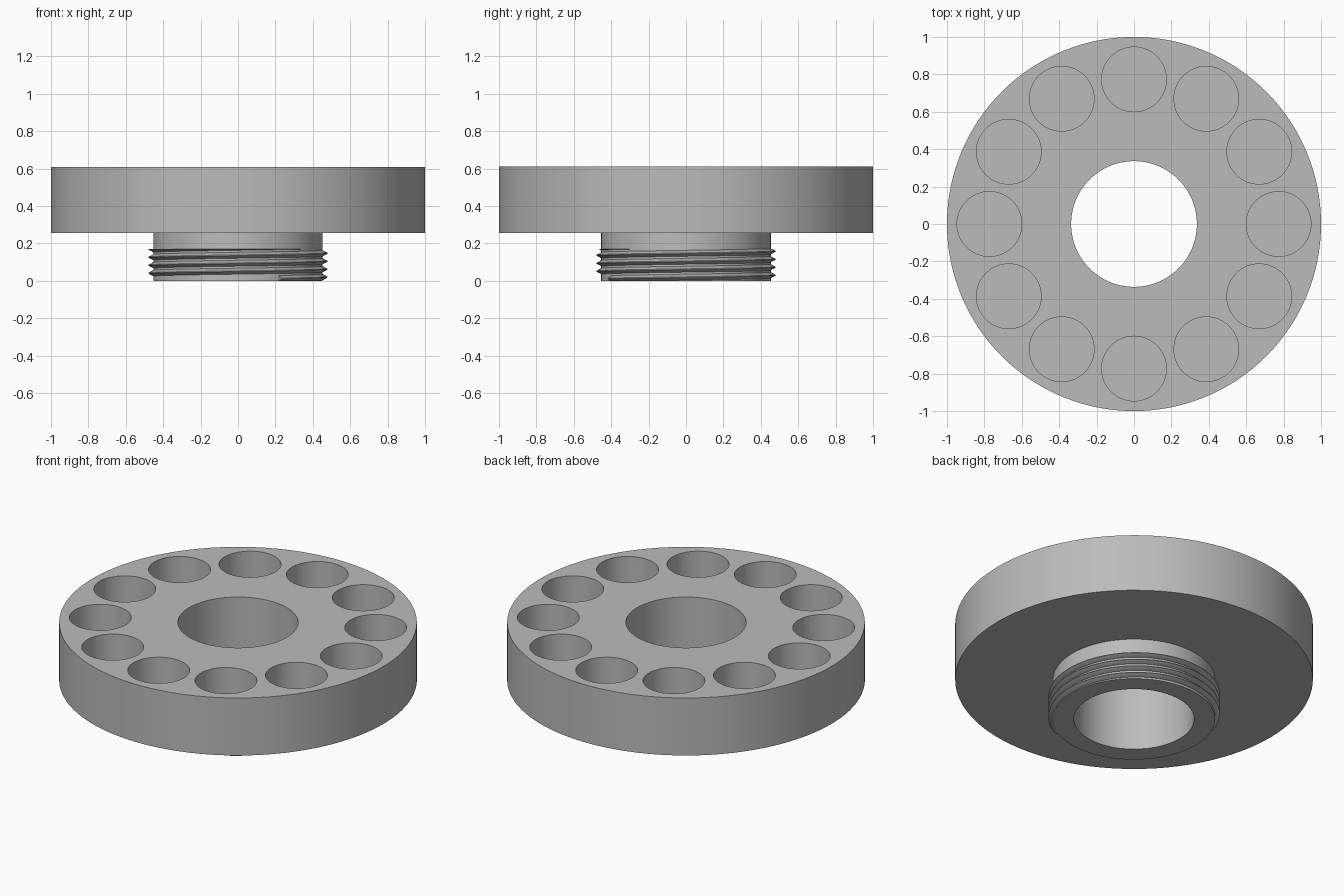
import bpy, bmesh
from math import pi, cos, sin, radians
from mathutils import Matrix, Vector

cube = bpy.data.objects.get("Cube")
if cube:
    bpy.data.objects.remove(cube, do_unlink=True)

GREY = (0.5, 0.5, 0.5, 1.0)
grey = bpy.data.materials.new("plain grey")
grey.use_nodes = True
grey.diffuse_color = GREY
grey.node_tree.nodes["Principled BSDF"].inputs["Base Color"].default_value = GREY

TOP, FLANGE_Z, THREAD_TOP = 0.61, 0.255, 0.17
OUTER, NECK, BORE = 1.0, 0.453, 0.336
POCKETS, POCKET_RING, POCKET_R, POCKET_FLOOR = 12, 0.773, 0.173, 0.31


def add_object(name, bm):
    bmesh.ops.recalc_face_normals(bm, faces=bm.faces)
    mesh = bpy.data.meshes.new(name)
    bm.to_mesh(mesh)
    bm.free()
    obj = bpy.data.objects.new(name, mesh)
    obj.data.materials.append(grey)
    bpy.context.collection.objects.link(obj)
    return obj


def activate(obj):
    bpy.ops.object.select_all(action='DESELECT')
    obj.select_set(True)
    bpy.context.view_layer.objects.active = obj


def sweep(bm, rings, closed):
    """Skin a row of equal closed sections."""
    n = len(rings[0])
    pairs = list(zip(rings, rings[1:]))
    if closed:
        pairs.append((rings[-1], rings[0]))
    for a, b in pairs:
        for i in range(n):
            j = (i + 1) % n
            bm.faces.new((a[i], a[j], b[j], b[i]))
    if not closed:
        bm.faces.new(rings[0])
        bm.faces.new(rings[-1])


# Flange and neck: one turned profile around the bore
profile = [(BORE, 0), (NECK, 0), (NECK, FLANGE_Z), (OUTER, FLANGE_Z),
           (OUTER, TOP), (BORE, TOP)]
bm = bmesh.new()
STEPS = 128
sweep(bm, [[bm.verts.new((r * cos(t), r * sin(t), z)) for r, z in profile]
           for t in (2 * pi * k / STEPS for k in range(STEPS))], True)
body = add_object("flange_body", bm)

# Ring of blind round pockets in the top face
bm = bmesh.new()
depth = TOP + 0.1 - POCKET_FLOOR
for k in range(POCKETS):
    t = 2 * pi * k / POCKETS
    place = Matrix.Translation((POCKET_RING * cos(t), POCKET_RING * sin(t),
                                POCKET_FLOOR + depth / 2))
    bmesh.ops.create_cone(bm, cap_ends=True, segments=64, radius1=POCKET_R,
                          radius2=POCKET_R, depth=depth, matrix=place)
cutter = add_object("pocket_cutter", bm)
cutter.hide_render = True
cut = body.modifiers.new("pockets", 'BOOLEAN')
cut.operation = 'DIFFERENCE'
cut.solver = 'EXACT'
cut.object = cutter
activate(body)
bpy.ops.object.modifier_apply(modifier=cut.name)
bpy.data.objects.remove(cutter, do_unlink=True)
bpy.ops.object.shade_smooth_by_angle(angle=radians(30))

# Right-handed screw thread, trimmed flat at both ends of the neck
PITCH, CREST, HALF = 0.0425, 0.479, 0.016
bm = bmesh.new()
rings = []
for k in range(4 * STEPS + 20):
    turn = k / STEPS - 0.17
    t, z = 2 * pi * turn, 0.02 + PITCH * turn
    section = [(NECK - 0.01, z - HALF), (NECK, z - HALF), (CREST, z - 0.002),
               (CREST, z + 0.002), (NECK, z + HALF), (NECK - 0.01, z + HALF)]
    rings.append([bm.verts.new((r * cos(t), r * sin(t), h)) for r, h in section])
sweep(bm, rings, False)
for height, direction in ((THREAD_TOP, 1), (0.001, -1)):
    result = bmesh.ops.bisect_plane(
        bm, geom=bm.verts[:] + bm.edges[:] + bm.faces[:],
        plane_co=Vector((0, 0, height)), plane_no=Vector((0, 0, direction)),
        clear_outer=True)
    edges = [e for e in result["geom_cut"] if isinstance(e, bmesh.types.BMEdge)]
    bmesh.ops.holes_fill(bm, edges=edges, sides=0)
thread = add_object("screw_thread", bm)
activate(thread)
bpy.ops.object.shade_smooth_by_angle(angle=radians(30))
